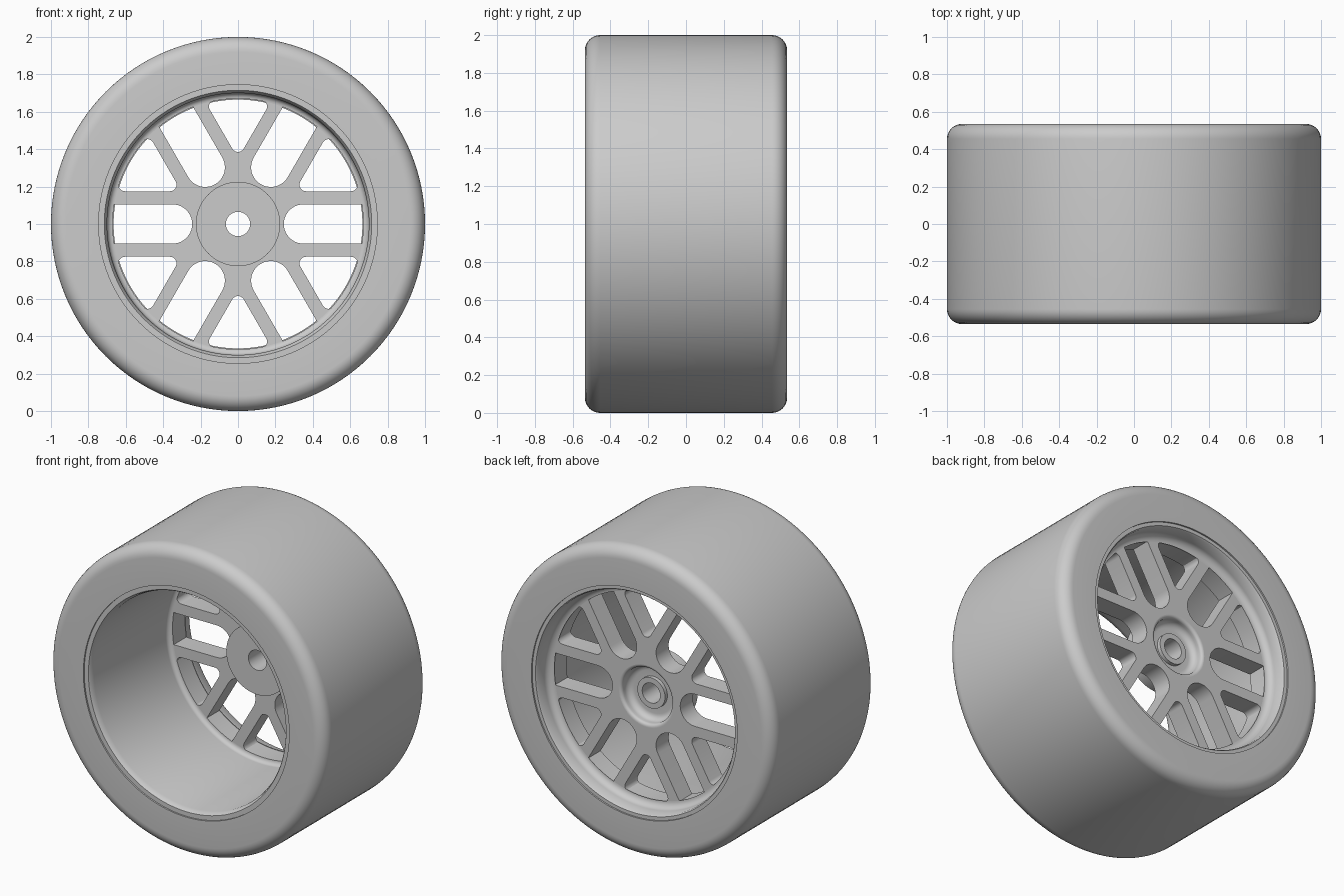
import bpy, bmesh
from math import sin, cos, asin, atan2, pi, radians
from mathutils import Matrix

cube = bpy.data.objects.get("Cube")
if cube:
    bpy.data.objects.remove(cube, do_unlink=True)

grey = bpy.data.materials.new("plain grey")
grey.use_nodes = True
grey.diffuse_color = (0.6, 0.6, 0.6, 1)
grey.node_tree.nodes["Principled BSDF"].inputs["Base Color"].default_value = grey.diffuse_color

AXLE = 1.0  # axle height


def finish(name, bm):
    bmesh.ops.remove_doubles(bm, verts=bm.verts, dist=1e-5)
    bmesh.ops.recalc_face_normals(bm, faces=bm.faces)
    bm.transform(Matrix.Translation((0, 0, AXLE)))
    mesh = bpy.data.meshes.new(name)
    bm.to_mesh(mesh)
    bm.free()
    mesh.materials.append(grey)
    obj = bpy.data.objects.new(name, mesh)
    bpy.context.collection.objects.link(obj)
    bpy.ops.object.select_all(action='DESELECT')
    obj.select_set(True)
    bpy.context.view_layer.objects.active = obj
    bpy.ops.object.shade_smooth_by_angle(angle=radians(32))
    return obj


def arc(cx, cy, r, start, end, steps=8):
    angles = [start + (end - start) * i / steps for i in range(steps + 1)]
    return [(cx + r * cos(a), cy + r * sin(a)) for a in angles]


def lathe(name, profile, steps=128):
    """Spin a closed (radius, y) profile round the axle."""
    bm = bmesh.new()
    verts = [bm.verts.new((r, y, 0)) for r, y in profile]
    edges = [bm.edges.new((v, verts[i - 1])) for i, v in enumerate(verts)]
    bmesh.ops.spin(bm, geom=verts + edges, cent=(0, 0, 0), axis=(0, 1, 0),
                   angle=2 * pi, steps=steps)
    return finish(name, bm)


def rounded(points, radius):
    """Grow a convex counter-clockwise outline by a round border."""
    out = []
    for i, (x, y) in enumerate(points):
        px, py = points[i - 1]
        nx, ny = points[(i + 1) % len(points)]
        a = atan2(px - x, y - py)
        turn = (atan2(x - nx, ny - y) - a) % (2 * pi)
        out += arc(x, y, radius, a, a + turn, 8 if turn > 0.3 else 1)
    return out


# Tyre with rounded shoulders
HALF, FILLET, BEAD = 0.535, 0.08, 0.745
lathe("tyre",
      [(BEAD, -HALF)] + arc(1 - FILLET, FILLET - HALF, FILLET, -pi / 2, 0)
      + arc(1 - FILLET, HALF - FILLET, FILLET, 0, pi / 2) + [(BEAD, HALF)])

# Rim barrel: narrow lips, deep front, shallow dished back
FRONT, BACK, WINDOW = 0.28, 0.41, 0.675
lathe("rim_barrel",
      [(0.75, -0.525), (0.715, -0.525), (0.708, -0.515), (0.7, -0.49)]
      + arc(0.67, FRONT - 0.03, 0.03, 0, pi / 2)
      + [(WINDOW - 0.005, BACK)]
      + arc(0.665, BACK + 0.045, 0.045, -pi / 2, 0)
      + [(0.715, 0.515), (0.722, 0.525), (0.75, 0.525)])

# Spoke plate: round plate with six slots and six wedge windows
ROUND, SLOT, SPOKE = 0.035, 0.105, 0.175
edge = asin(SLOT / WINDOW)
slot = arc(0.35, 0, SLOT, pi / 2, 3 * pi / 2, 20) + arc(0, 0, WINDOW, -edge, edge)
inner = WINDOW - ROUND
edge = asin((SPOKE + ROUND) / inner)
apex = (SPOKE + ROUND) / sin(pi / 6)
wedge = rounded([(apex * cos(pi / 6), apex * sin(pi / 6))]
                + arc(0, 0, inner, edge, pi / 3 - edge), ROUND)
outlines = [arc(0, 0, 0.69, 0, 2 * pi, 128)[:-1], arc(0, 0, 0.2, 0, 2 * pi, 64)[:-1]]
for k in range(6):
    c, s = cos(k * pi / 3), sin(k * pi / 3)
    outlines += [[(x * c - y * s, x * s + y * c) for x, y in shape]
                 for shape in (slot, wedge)]

curve = bpy.data.curves.new("spoke_outline", 'CURVE')
curve.dimensions, curve.fill_mode = '2D', 'BOTH'
curve.extrude = (BACK - FRONT) / 2
for outline in outlines:
    spline = curve.splines.new('POLY')
    spline.points.add(len(outline) - 1)
    for point, (x, y) in zip(spline.points, outline):
        point.co = (x, y, 0, 1)
    spline.use_cyclic_u = True
helper = bpy.data.objects.new("spoke_outline", curve)
bpy.context.collection.objects.link(helper)
flat = bpy.data.meshes.new_from_object(
    helper.evaluated_get(bpy.context.evaluated_depsgraph_get()))
bpy.data.objects.remove(helper)
bm = bmesh.new()
bm.from_mesh(flat)
bpy.data.meshes.remove(flat)
bm.transform(Matrix.Translation((0, (FRONT + BACK) / 2, 0)) @ Matrix.Rotation(pi / 2, 4, 'X'))
finish("spokes", bm)

# Hub: raised disc in front, dished back with a collar round the bore
BORE = 0.065
lathe("hub",
      [(BORE, 0.2), (0.225, 0.2), (0.225, 0.3), (0.205, 0.3), (0.205, BACK)]
      + arc(0.2, BACK - 0.02, 0.02, pi / 2, pi, 4)
      + arc(0.14, 0.375, 0.04, 0, -pi / 2, 6)
      + [(0.1, 0.335), (0.1, 0.36), (BORE, 0.36)], 64)
